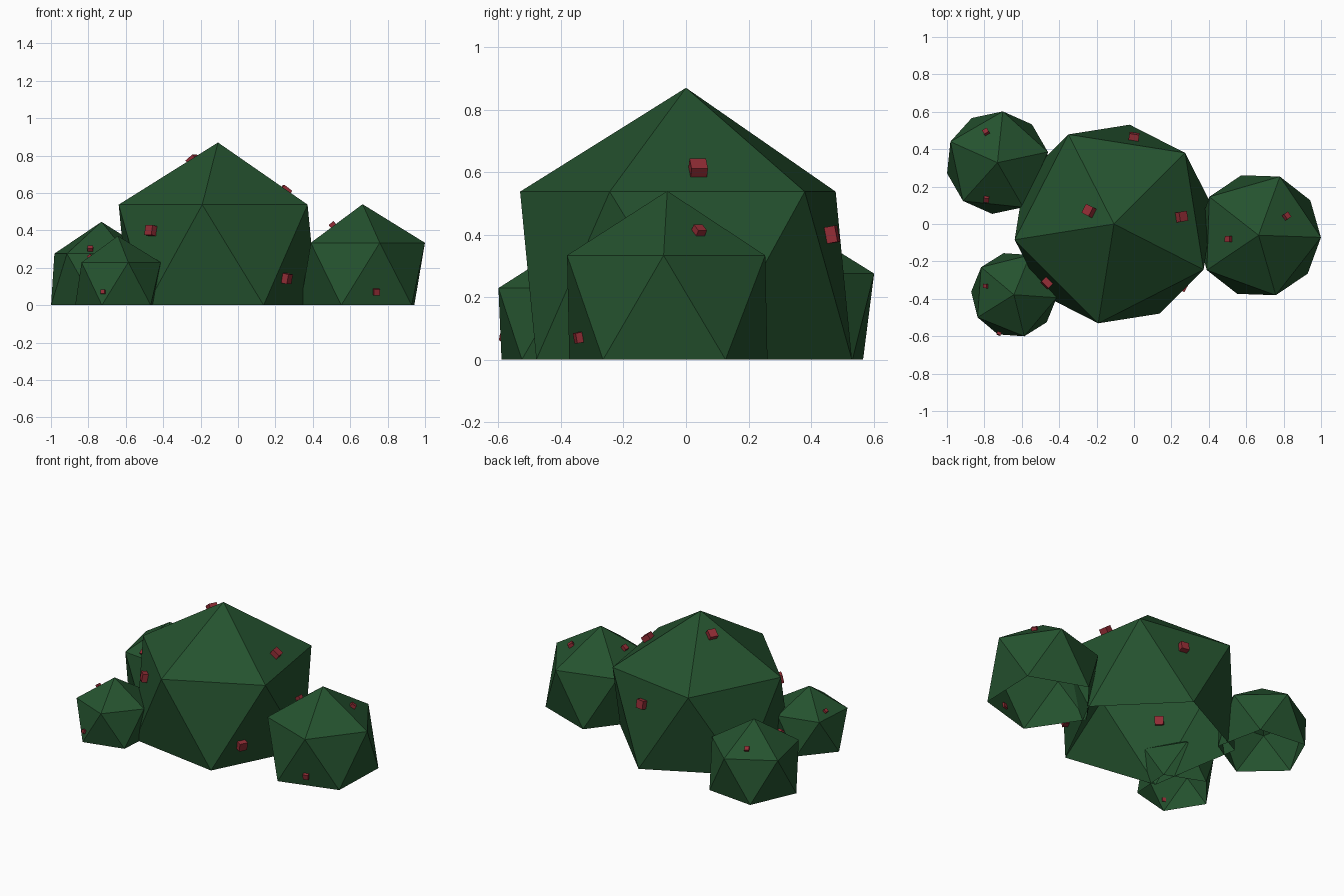
import bpy, bmesh, math
from mathutils import Vector, Matrix
from mathutils.bvhtree import BVHTree

if "Cube" in bpy.data.objects:
    bpy.data.objects.remove(bpy.data.objects["Cube"])


def material(name, rgb):
    m = bpy.data.materials.new(name)
    m.diffuse_color = (*rgb, 1)
    m.use_nodes = True
    m.node_tree.nodes["Principled BSDF"].inputs["Base Color"].default_value = m.diffuse_color
    return m


LEAF = material("leaf green", (0.018, 0.085, 0.028))
BERRY = material("berry red", (0.29, 0.026, 0.036))


def add_object(name, bm, mat):
    me = bpy.data.meshes.new(name)
    bm.to_mesh(me)
    bm.free()
    me.materials.append(mat)
    bpy.context.collection.objects.link(bpy.data.objects.new(name, me))


def bush(name, x, y, radius, turn, berry_size, berries):
    # leaf dome: icosahedron with its bottom cap removed, open underneath
    bm = bmesh.new()
    bmesh.ops.create_icosphere(bm, subdivisions=1, radius=radius)
    low = min(bm.verts, key=lambda v: v.co.z)
    bmesh.ops.delete(bm, geom=[low], context='VERTS')
    place = (Matrix.Translation((x, y, radius / math.sqrt(5)))
             @ Matrix.Rotation(math.radians(turn), 4, 'Z'))
    bmesh.ops.transform(bm, matrix=place, verts=bm.verts)
    tree = BVHTree.FromBMesh(bm)
    add_object(name + "_leaves", bm, LEAF)

    # berries: small cubes half sunk in the leaf faces, turned to face outward
    bm = bmesh.new()
    for p in berries:
        spot, normal, _, _ = tree.find_nearest(Vector(p))
        if normal.dot(spot - Vector((x, y, radius / 2))) < 0:
            normal = -normal
        rot = normal.to_track_quat('Z', 'Y').to_matrix().to_4x4()
        mat = Matrix.Translation(spot + normal * berry_size * 0.15) @ rot
        bmesh.ops.create_cube(bm, size=berry_size, matrix=mat)
    add_object(name + "_berries", bm, BERRY)


bush("main_bush", -0.107, 0.0, 0.601, 45, 0.053,
     [(-0.25, 0.075, 0.79), (0.26, 0.04, 0.62), (0.0, 0.467, 0.40),
      (-0.47, -0.32, 0.40), (0.27, -0.335, 0.14)])
bush("right_bush", 0.666, -0.06, 0.373, -2, 0.033,
     [(0.505, -0.08, 0.43), (0.82, 0.045, 0.42), (0.74, -0.345, 0.07)])
bush("back_left_bush", -0.73, 0.328, 0.308, 12, 0.029,
     [(-0.79, 0.49, 0.32), (-0.79, 0.13, 0.305)])
bush("front_left_bush", -0.642, -0.378, 0.256, -4, 0.023,
     [(-0.79, -0.332, 0.257), (-0.72, -0.58, 0.07)])
